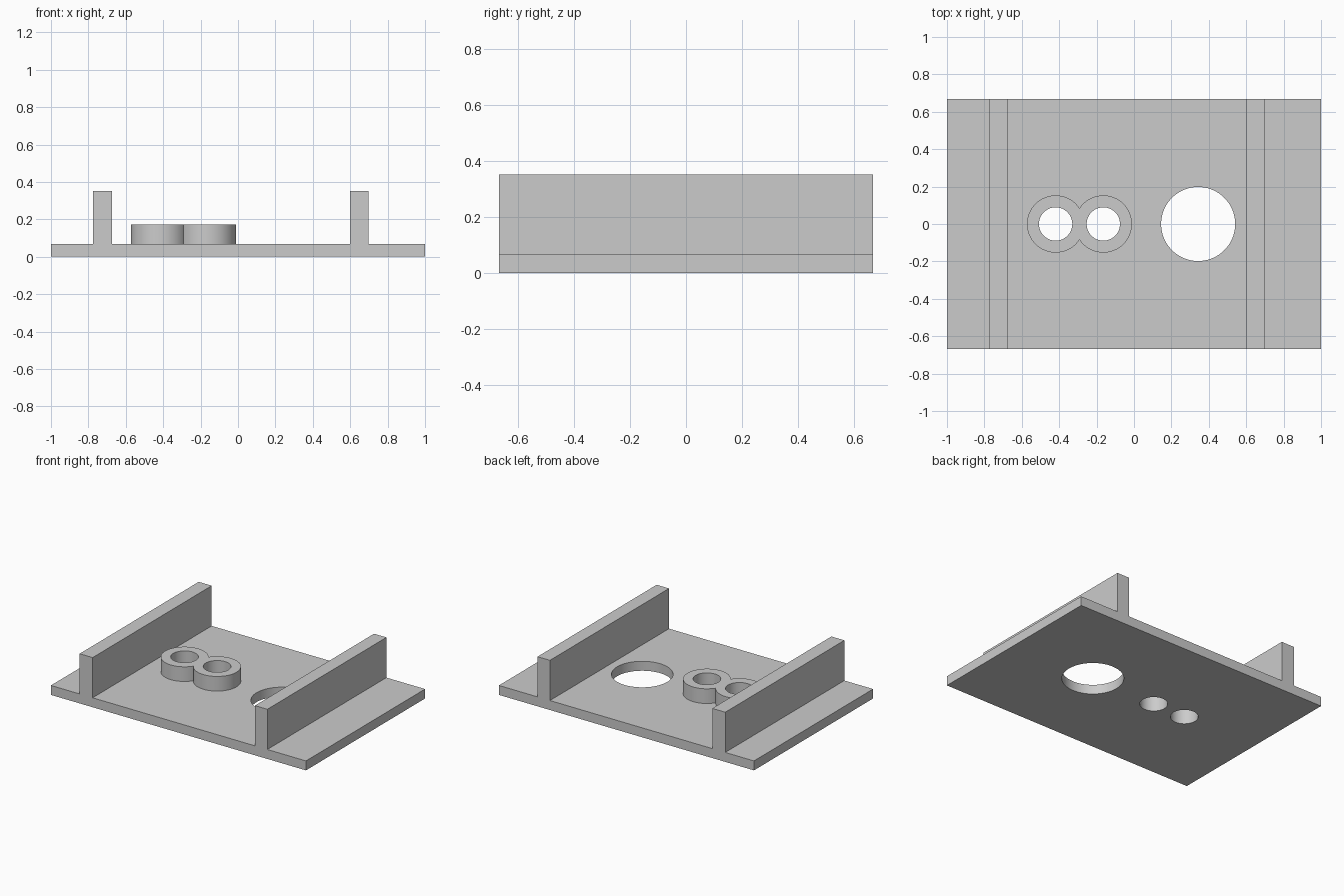
import bpy
import bmesh

cube = bpy.data.objects.get("Cube")
if cube:
    bpy.data.objects.remove(cube, do_unlink=True)

HALF_DEPTH = 0.667
PLATE_TOP, WALL_TOP, BOSS_TOP = 0.067, 0.352, 0.171
BOSS_CENTRES = (-0.419, -0.164)

grey = bpy.data.materials.new("plain grey")
grey.use_nodes = True
colour = (0.6, 0.6, 0.6, 1)
grey.diffuse_color = colour
grey.node_tree.nodes["Principled BSDF"].inputs["Base Color"].default_value = colour


def make_object(name, bm):
    mesh = bpy.data.meshes.new(name)
    bmesh.ops.recalc_face_normals(bm, faces=bm.faces)
    bm.to_mesh(mesh)
    bm.free()
    mesh.materials.append(grey)
    obj = bpy.data.objects.new(name, mesh)
    bpy.context.collection.objects.link(obj)
    return obj


def cylinder(name, x, radius, bottom, top):
    bm = bmesh.new()
    bmesh.ops.create_cone(bm, cap_ends=True, segments=96, radius1=radius,
                          radius2=radius, depth=top - bottom)
    bmesh.ops.translate(bm, verts=bm.verts, vec=(x, 0, (bottom + top) / 2))
    return make_object(name, bm)


def combine(target, tool, operation):
    """Apply a boolean to the target and discard the tool."""
    tool.hide_render = True
    mod = target.modifiers.new(operation, 'BOOLEAN')
    mod.operation, mod.solver, mod.object = operation, 'EXACT', tool
    bpy.context.view_layer.objects.active = target
    bpy.ops.object.modifier_apply(modifier=mod.name)
    bpy.data.objects.remove(tool, do_unlink=True)


# Plate and its two upright walls: one profile swept from front to back
outline = [(-1, 0), (1, 0), (1, PLATE_TOP)]
for right, left in ((0.697, 0.6), (-0.673, -0.775)):
    outline += [(right, PLATE_TOP), (right, WALL_TOP), (left, WALL_TOP), (left, PLATE_TOP)]
outline.append((-1, PLATE_TOP))
bm = bmesh.new()
face = bm.faces.new([bm.verts.new((x, -HALF_DEPTH, z)) for x, z in outline])
swept = bmesh.ops.extrude_face_region(bm, geom=[face])["geom"]
bmesh.ops.translate(bm, vec=(0, 2 * HALF_DEPTH, 0),
                    verts=[v for v in swept if isinstance(v, bmesh.types.BMVert)])
plate = make_object("base_plate_with_walls", bm)

# Pair of overlapping round bosses
for x in BOSS_CENTRES:
    combine(plate, cylinder("boss", x, 0.153, PLATE_TOP / 2, BOSS_TOP), 'UNION')

# Bores through the bosses and the large hole through the plate
for x, radius in [(c, 0.089) for c in BOSS_CENTRES] + [(0.343, 0.198)]:
    combine(plate, cylinder("hole_cutter", x, radius, -0.1, 0.5), 'DIFFERENCE')

# Smooth round walls with crisp edges
bpy.ops.object.select_all(action='DESELECT')
plate.select_set(True)
bpy.context.view_layer.objects.active = plate
bpy.ops.object.shade_smooth_by_angle()
